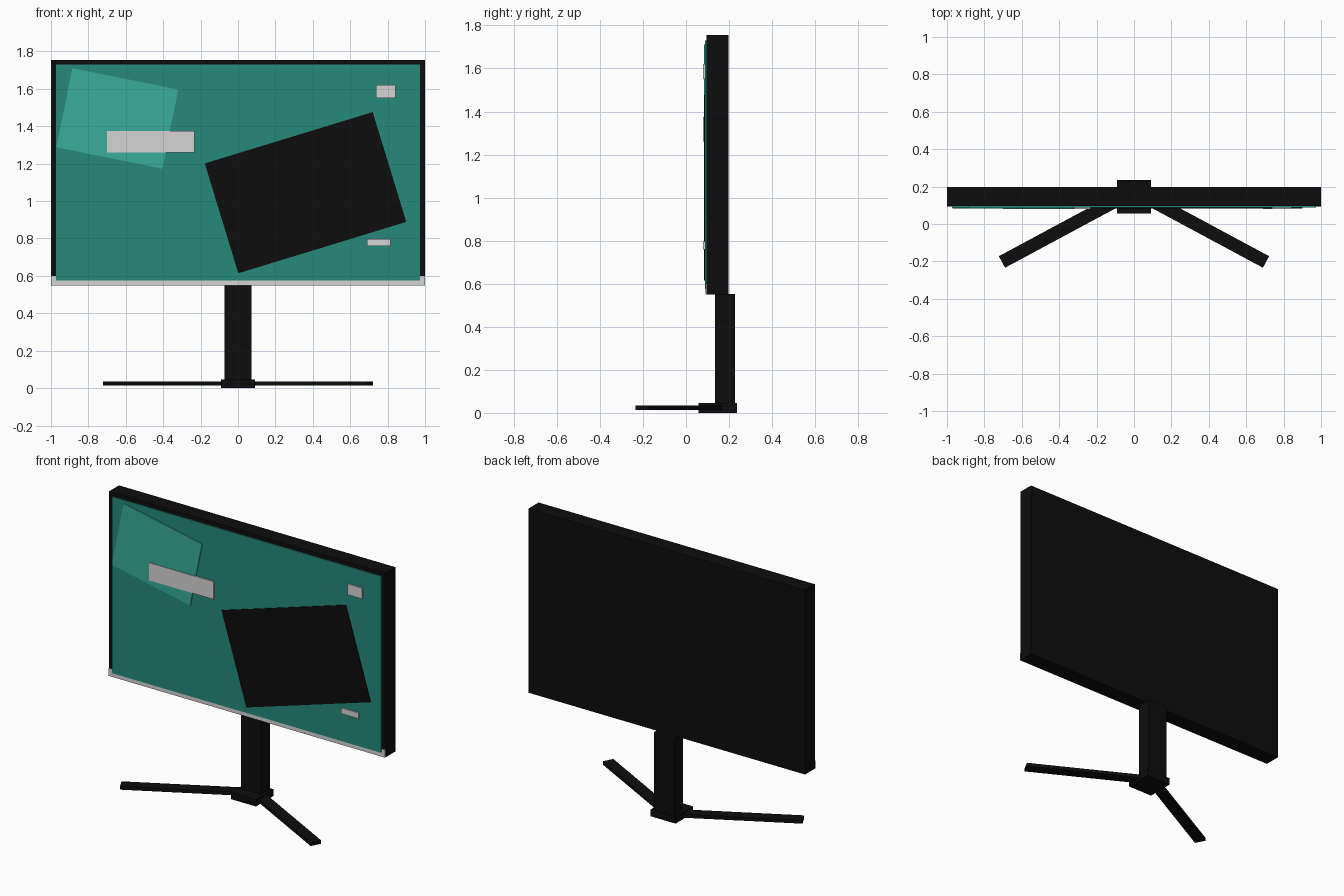
import bpy, math
from mathutils import Matrix, Vector

if "Cube" in bpy.data.objects:
    bpy.data.objects.remove(bpy.data.objects["Cube"])


def material(name, rgb):
    m = bpy.data.materials.new(name)
    m.diffuse_color = (*rgb, 1)
    m.use_nodes = True
    m.node_tree.nodes["Principled BSDF"].inputs["Base Color"].default_value = m.diffuse_color
    return m


BLACK = material("matte black", (0.004, 0.004, 0.004))
TEAL = material("screen teal", (0.019, 0.250, 0.190))
LIGHT = material("light teal", (0.041, 0.420, 0.320))
GREY = material("light grey", (0.66, 0.66, 0.66))


def box(name, mat, x, y, z, axis='Y', angle=0):
    """Box from (min, max) ranges, turned about its own centre."""
    bpy.ops.mesh.primitive_cube_add(size=1)
    ob = bpy.context.object
    ob.name = name
    size = Vector([r[1] - r[0] for r in (x, y, z)])
    mid = Vector([(r[0] + r[1]) / 2 for r in (x, y, z)])
    ob.data.transform(Matrix.Translation(mid)
                      @ Matrix.Rotation(math.radians(angle), 4, axis)
                      @ Matrix.Diagonal((*size, 1)))
    ob.data.materials.append(mat)
    return ob


def around(c, size):
    return (c - size / 2, c + size / 2)


# Display housing, chin strip and screen panel
box("display_housing", BLACK, (-1, 1), (0.095, 0.198), (0.55, 1.755))
box("chin_strip", GREY, (-1, 1), (0.091, 0.096), (0.55, 0.60))
box("screen_panel", TEAL, (-0.974, 0.974), (0.088, 0.096), (0.576, 1.73))

# Tilted picture blocks on the screen
box("light_picture_block", LIGHT, around(-0.645, 0.578), (0.083, 0.089),
    around(1.442, 0.432), 'Y', 11.4)
box("dark_picture_block", BLACK, around(0.361, 0.939), (0.083, 0.089),
    around(1.045, 0.614), 'Y', -17)

# Small pale labels
for name, x, z in (("wide_label", (-0.70, -0.232), (1.26, 1.375)),
                   ("upper_label", (0.738, 0.842), (1.55, 1.62)),
                   ("lower_label", (0.69, 0.815), (0.76, 0.797))):
    box(name, GREY, x, (0.079, 0.088), z)

# Stand neck and base block
box("stand_neck", BLACK, (-0.073, 0.073), (0.135, 0.227), (0.04, 0.552))
box("stand_base", BLACK, (-0.09, 0.09), (0.057, 0.236), (0, 0.045))

# Two splayed feet running forward from the base
for side, name in ((-1, "left_foot"), (1, "right_foot")):
    tip, root = Vector((0.706 * side, -0.203)), Vector((0.04 * side, 0.155))
    mid, run = (tip + root) / 2, tip - root
    box(name, BLACK, around(mid.x, run.length), around(mid.y, 0.07),
        (0.013, 0.035), 'Z', math.degrees(math.atan2(run.y, run.x)))
